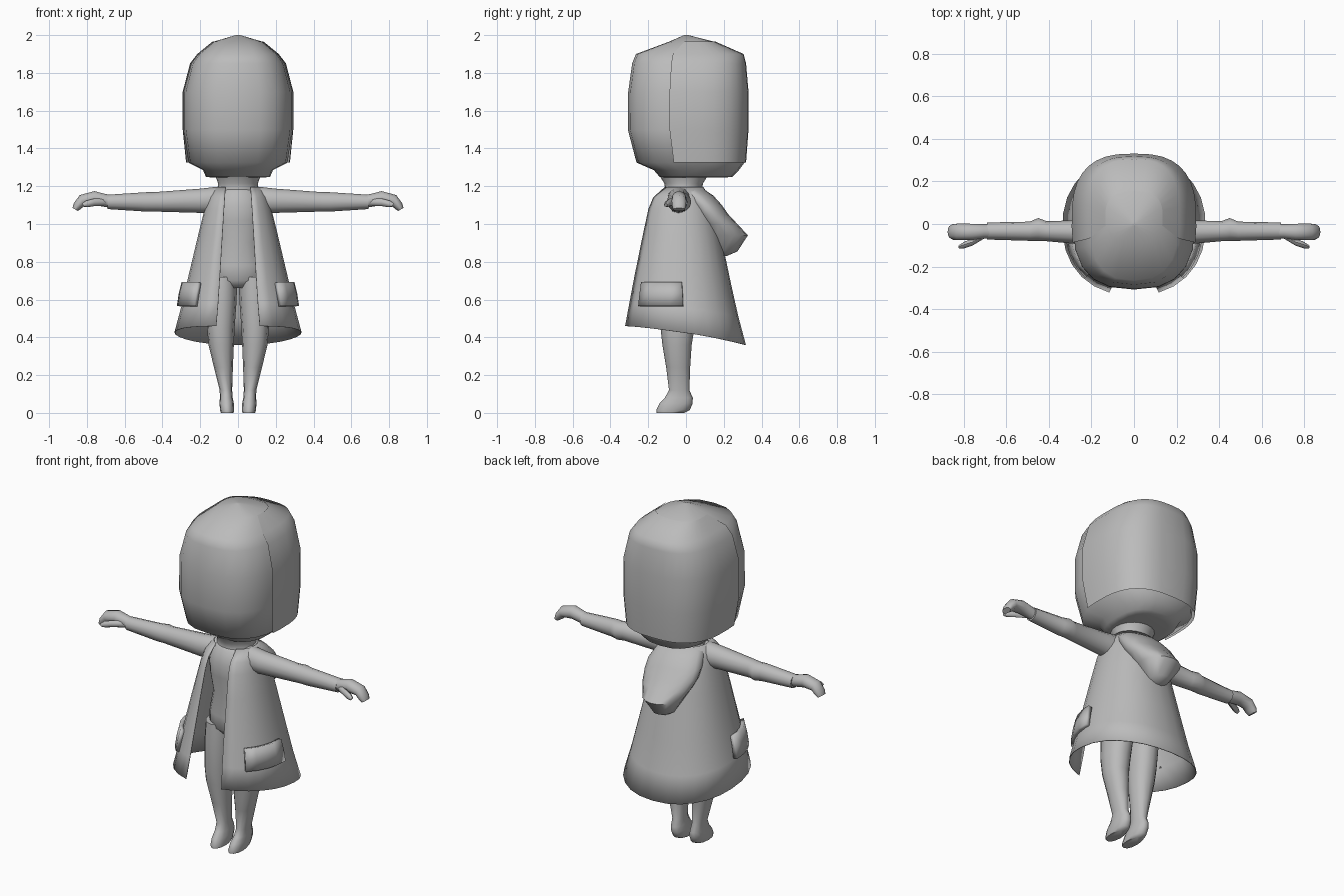
import bpy, bmesh, math
from math import sin, cos, pi, radians
from mathutils import Vector

grey = bpy.data.materials.new("plain_grey")
grey.diffuse_color = (0.5, 0.5, 0.5, 1)


def power(v, e):
    return math.copysign(abs(v) ** (2 / e), v)


def flat_ring(z, a, yf, yb, e=2.0, n=20, t0=0.0, t1=None, cx=0.0, zb=None):
    """Level ring, angle 0 at the front; closed unless t1 is given; zb lowers the back."""
    pts = []
    for i in range(n if t1 is None else n + 1):
        t = t0 + (2 * pi if t1 is None else t1 - t0) * i / n
        c = cos(t)
        drop = 0 if zb is None else (zb - z) * ((1 - c) / 2) ** 1.5
        pts.append(Vector((cx + a * power(sin(t), e),
                           (yf + yb) / 2 - (yb - yf) / 2 * power(c, e), z + drop)))
    return pts


def limb_ring(x, y, z, ry, rz, tilt=0, n=12):
    """Upright ring across a limb that runs along x."""
    up = Vector((sin(radians(tilt)), 0, cos(radians(tilt))))
    return [Vector((x, y, z)) + Vector((0, ry * cos(2 * pi * i / n), 0))
            + up * rz * sin(2 * pi * i / n) for i in range(n)]


def loft(name, rings, closed=True, caps=True, mirror=False, thick=0, angle=50):
    bm = bmesh.new()
    rows = [[bm.verts.new(p) for p in r] for r in rings]
    n = len(rows[0])
    for r, s in zip(rows, rows[1:]):
        for i in range(n if closed else n - 1):
            j = (i + 1) % n
            bm.faces.new((r[i], r[j], s[j], s[i]))
    if closed and caps:
        bm.faces.new(rows[0])
        bm.faces.new(rows[-1])
    bmesh.ops.recalc_face_normals(bm, faces=bm.faces)
    me = bpy.data.meshes.new(name)
    bm.to_mesh(me)
    bm.free()
    me.materials.append(grey)
    ob = bpy.data.objects.new(name, me)
    bpy.context.collection.objects.link(ob)
    bpy.ops.object.select_all(action='DESELECT')
    ob.select_set(True)
    bpy.context.view_layer.objects.active = ob
    bpy.ops.object.shade_smooth_by_angle(angle=radians(angle))
    if thick:
        m = ob.modifiers.new("thickness", 'SOLIDIFY')
        m.thickness, m.offset = thick, 0
    if mirror:
        ob.modifiers.new("mirror", 'MIRROR')
    return ob


# Head: z, half width, front y, back y
head = [(1.245, .13, -.11, .2), (1.25, .17, -.14, .245), (1.285, .185, -.17, .28),
        (1.325, .262, -.262, .31), (1.5, .287, -.308, .325), (1.7, .287, -.306, .325),
        (1.85, .247, -.285, .312), (1.9, .21, -.265, .30), (1.965, .13, -.09, .15),
        (2.0, .012, -.01, .012)]
loft("head", [flat_ring(*r, e=2.6) for r in head], angle=70)

# Hair shell over the sides and back
hair = [(1.325, .275, -.26, .318), (1.5, .293, -.3, .331), (1.7, .293, -.3, .331),
        (1.85, .254, -.28, .318), (1.9, .216, -.26, .305), (1.966, .135, -.09, .155)]
loft("hair_back", [flat_ring(*r, e=2.7, t0=1.35, t1=2 * pi - 1.35) for r in hair],
     closed=False, angle=70)

# Neck
loft("neck", [flat_ring(z, a, f, b) for z, a, f, b in
              [(1.13, .13, -.13, .09), (1.18, .11, -.11, .085),
               (1.215, .105, -.115, .09), (1.255, .12, -.14, .115)]])

# Torso
torso = [(.66, .1, -.1, .07), (.70, .155, -.135, .1), (.78, .15, -.14, .1),
         (.9, .12, -.13, .06), (1.02, .135, -.15, .06), (1.1, .14, -.15, .07),
         (1.17, .12, -.125, .08), (1.2, .08, -.09, .07)]
loft("torso", [flat_ring(*r, n=16) for r in torso], angle=70)

# Legs with feet: z, half width, front y, back y, centre x
leg = [(0, .034, -.155, -.01, .057), (.015, .037, -.157, .02, .058),
       (.05, .038, -.14, .035, .06), (.08, .034, -.112, .036, .062),
       (.12, .033, -.09, .018, .064), (.24, .05, -.105, .022, .077),
       (.36, .067, -.125, .03, .089), (.45, .073, -.135, .045, .091),
       (.6, .079, -.14, .07, .086), (.72, .077, -.135, .08, .082)]
loft("leg", [flat_ring(z, a, f, b, 2.2, 12, cx=c) for z, a, f, b, c in leg],
     mirror=True, angle=60)

# Sleeved arms and hands: x, y, z, depth radius, height radius, tilt
arm = [(.08, -.035, 1.12, .06, .078, 0), (.13, -.038, 1.125, .062, .07, 0),
       (.2, -.04, 1.123, .06, .064, 0), (.41, -.034, 1.118, .047, .053, 0),
       (.45, -.026, 1.117, .054, .052, 0), (.49, -.034, 1.117, .045, .051, 0),
       (.69, -.033, 1.117, .04, .038, 0)]
loft("sleeve", [limb_ring(*r) for r in arm], mirror=True)
hand = [(.66, -.035, 1.117, .034, .034, 0), (.71, -.035, 1.126, .034, .034, -10),
        (.76, -.037, 1.137, .038, .037, 0), (.825, -.037, 1.125, .039, .031, 25),
        (.85, -.037, 1.095, .037, .024, 55), (.862, -.037, 1.077, .03, .016, 60)]
loft("hand", [limb_ring(*r) for r in hand], mirror=True)
loft("thumb", [limb_ring(*r, n=8) for r in
               [(.70, -.05, 1.115, .016, .02, 0), (.76, -.085, 1.115, .017, .02, 0),
                (.8, -.1, 1.106, .015, .018, 20), (.82, -.107, 1.1, .009, .01, 30)]],
     mirror=True)

# Open coat: front z, back z, half width, front y, back y, half gap
coat = [(.46, .36, .335, -.335, .315, .115), (.58, .51, .3, -.312, .275, .105),
        (.72, .68, .265, -.285, .237, .096), (.95, .95, .207, -.238, .18, .082),
        (1.08, 1.08, .175, -.21, .15, .074), (1.14, 1.14, .155, -.185, .125, .07),
        (1.195, 1.195, .12, -.125, .09, .066)]
rings = []
for z, zb, a, f, b, gap in coat:
    t = math.asin((gap / a) ** 1.1)
    rings.append(flat_ring(z, a, f, b, 2.2, 24, t, 2 * pi - t, zb=zb))
loft("coat", rings, closed=False, thick=.004, angle=70)

# Side pockets
loft("pocket", [flat_ring(z, a, f, b, 2.1, 4, radians(44), radians(91)) for z, a, f, b in
                [(.565, .312, -.328, .285), (.63, .302, -.318, .27), (.69, .287, -.305, .25)]],
     closed=False, thick=.024, mirror=True, angle=40)

# Hood hanging down the back
hood = [(.83, .025, .14, .215), (.855, .06, .12, .272), (.94, .115, .09, .328),
        (1.0, .148, .07, .272), (1.05, .165, .04, .225), (1.1, .165, .01, .19),
        (1.15, .145, -.04, .145), (1.195, .11, -.08, .08)]
loft("hood", [flat_ring(*r, n=16) for r in hood], angle=55)
